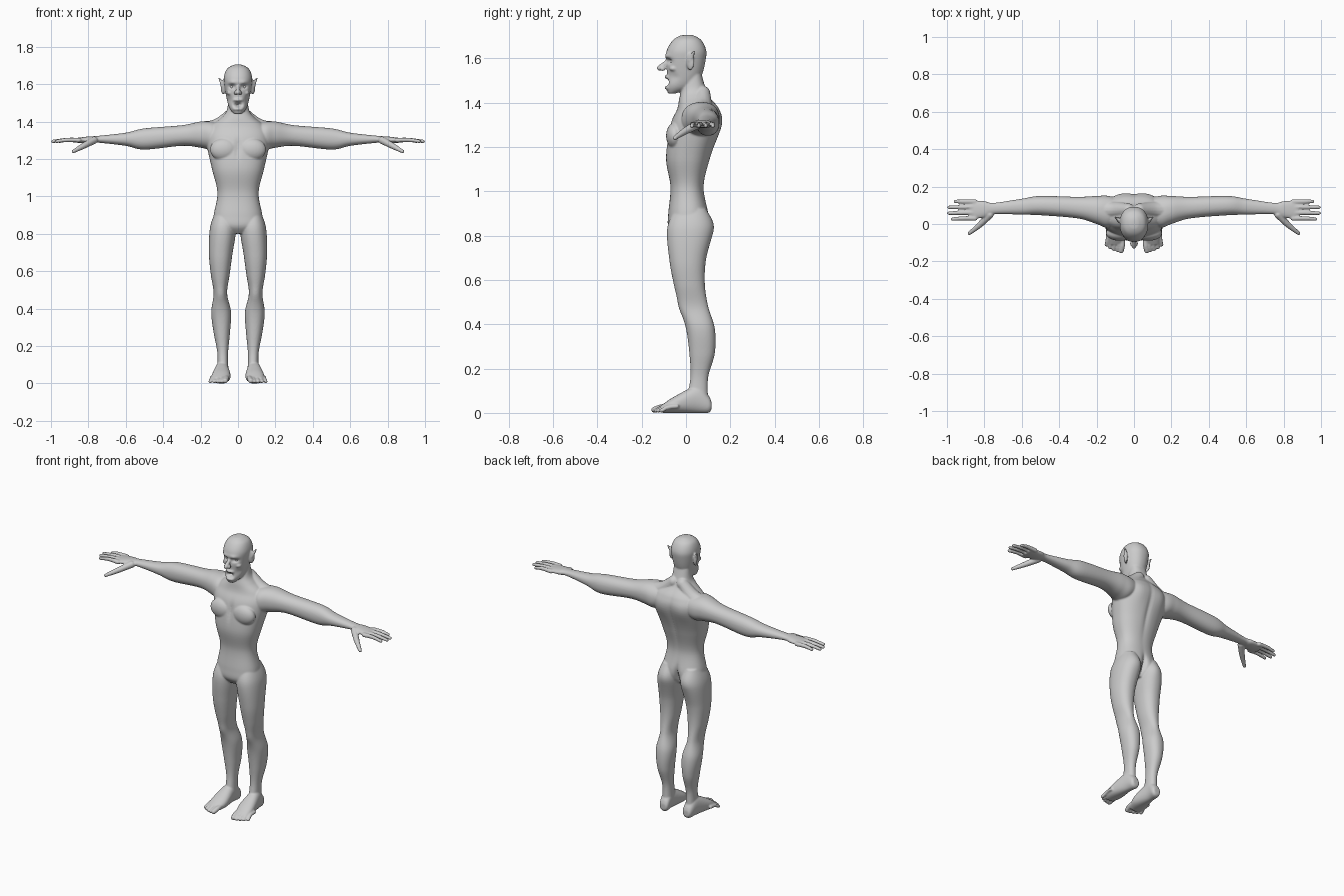
import bpy, bmesh, math
from mathutils import Vector, Matrix

default_cube = bpy.data.objects.get("Cube")
if default_cube:
    bpy.data.objects.remove(default_cube, do_unlink=True)

skin = bpy.data.materials.new("grey_skin")
skin.use_nodes = True
grey = (.6, .6, .6, 1)
skin.diffuse_color = grey
skin.node_tree.nodes["Principled BSDF"].inputs["Base Color"].default_value = grey

bm = bmesh.new()
LEFT, RIGHT = 1, -1
X_AXIS, Y_AXIS, Z_AXIS = range(3)


def spline(rows, steps=8):
    """Smooth interpolation through rows of numbers."""
    rows = [Vector(row) for row in rows]
    result = []
    for i in range(len(rows) - 1):
        before, start = rows[max(i - 1, 0)], rows[i]
        end, after = rows[i + 1], rows[min(i + 2, len(rows) - 1)]
        start_slope, end_slope = (end - before) / 2, (after - start) / 2
        for k in range(steps):
            t = k / steps
            ease = t * t * (3 - 2 * t)
            result.append(start.lerp(end, ease) + start_slope * (t * (1 - t) ** 2)
                          - end_slope * (t * t * (1 - t)))
    return result + [rows[-1]]


def angles(sides):
    return [math.tau * i / sides for i in range(sides)]


def skin_rings(rings):
    """Join neighbouring rings with quads and close both ends."""
    loops = [[bm.verts.new(point) for point in ring] for ring in rings]
    for lower, upper in zip(loops, loops[1:]):
        for i in range(len(lower)):
            bm.faces.new((lower[i - 1], lower[i], upper[i], upper[i - 1]))
    bm.faces.new(loops[0])
    bm.faces.new(loops[-1])


def loft(axis, rows, side=LEFT, power=.9, sides=64):
    """Rows hold the position on the axis, then low and high limits of the other two axes."""
    rings = []
    for position, low_a, high_a, low_b, high_b in spline(rows):
        ring = []
        for angle in angles(sides):
            c, s = (math.copysign(abs(f) ** power, f) for f in (math.cos(angle), math.sin(angle)))
            point = [(low_a + high_a + c * (high_a - low_a)) / 2,
                     (low_b + high_b + s * (high_b - low_b)) / 2]
            point.insert(axis, position)
            point[X_AXIS] *= side
            ring.append(point)
        rings.append(ring)
    skin_rings(rings)


def ball(center, scale, side=LEFT, tilt=0):
    matrix = (Matrix.Diagonal((side, 1, 1, 1)) @ Matrix.Translation(center)
              @ Matrix.Rotation(tilt, 4, 'Z') @ Matrix.Diagonal((*scale, 1)))
    bmesh.ops.create_uvsphere(bm, u_segments=24, v_segments=16, radius=1, matrix=matrix)


def tube(points, side=LEFT):
    """Round tapering tube with rounded ends through (x, y, z, radius) points."""
    rows = spline(points)
    direction = (rows[-1] - rows[0]).to_3d().normalized()
    across = direction.orthogonal().normalized()
    other = direction.cross(across)
    mirror = Matrix.Diagonal((side, 1, 1))
    skin_rings([[mirror @ (row.to_3d() + row.w * (across * math.cos(a) + other * math.sin(a)))
                 for a in angles(16)] for row in rows])
    for row in (rows[0], rows[-1]):
        ball(row.to_3d(), (row.w, row.w, row.w), side)


def form(center, size, push, sides=(LEFT, RIGHT)):
    """Press (positive) or pull (negative) the skin along y with a soft falloff."""
    for side in sides:
        middle = Vector((center[0] * side, *center[1:]))
        for vert in bm.verts:
            offset = vert.co - middle
            distance = sum((o / s) ** 2 for o, s in zip(offset, size))
            if distance < 6:
                vert.co.y += push * math.exp(-distance)


# torso and neck: height, half width, front, back
torso = [(.8, .06, -.05, .06), (.84, .13, -.08, .09), (.9, .13, -.08, .1),
         (1.02, .11, -.07, .08), (1.15, .14, -.09, .11), (1.3, .17, -.07, .16),
         (1.37, .15, -.04, .15), (1.42, .09, -.03, .11), (1.46, .06, -.02, .09),
         (1.53, .05, 0, .07)]
loft(Z_AXIS, [(z, -w, w, front, back) for z, w, front, back in torso], power=.85)

# head: height, half width, front, back
head = [(1.44, .02, -.08, -.05), (1.47, .045, -.09, .03), (1.52, .06, -.085, .07),
        (1.6, .074, -.09, .09), (1.64, .075, -.085, .09), (1.68, .06, -.06, .07),
        (1.7, .03, -.03, .04), (1.705, .01, 0, .02)]
loft(Z_AXIS, [(z, -w, w, front, back) for z, w, front, back in head], sides=96)

# nose
tube([(0, -.08, 1.59, .01), (0, -.12, 1.555, .012)])

leg = [(.92, .03, .12, -.05, .09), (.83, .01, .15, -.085, .12), (.69, .03, .155, -.075, .09),
       (.58, .045, .145, -.055, .085), (.48, .058, .13, -.03, .1), (.38, .037, .143, 0, .13),
       (.27, .043, .13, .015, .13), (.16, .053, .11, .02, .1), (.05, .05, .11, 0, .1)]
foot = [(.115, .06, .1, .015, .05), (.1, .05, .11, 0, .08), (.05, .05, .12, 0, .12),
        (-.05, .04, .14, 0, .075), (-.11, .06, .135, 0, .035)]
arm = [(.08, .01, .13, 1.28, 1.39), (.14, -.02, .15, 1.25, 1.4), (.2, 0, .15, 1.26, 1.4),
       (.3, .03, .145, 1.27, 1.38), (.5, .047, .15, 1.25, 1.363), (.6, .05, .135, 1.27, 1.34),
       (.75, .053, .113, 1.287, 1.323), (.8, .035, .122, 1.285, 1.32),
       (.88, .025, .125, 1.287, 1.31)]

for side in (LEFT, RIGHT):
    loft(Z_AXIS, leg, side)
    loft(Y_AXIS, foot, side)
    loft(X_AXIS, arm, side)
    # fingers, from the front one to the little one at the back
    for i, reach in enumerate((.97, .99, .99, .955)):
        y = .03 + .03 * i
        tube([(.85, y, 1.3, .013), (.91, y, 1.302, .0115), (reach, y * 1.05 - .005, 1.294, .0095)], side)
    # thumb
    tube([(.77, .05, 1.3, .02), (.825, -.005, 1.27, .016), (.88, -.05, 1.24, .01)], side)
    # toes, from the big one outwards
    for i in range(5):
        x, tip = .062 + .02 * i, -.143 + .002 * i * i
        radius = .01 if i else .014
        tube([(x, tip + .07, .03, radius), (x, tip + .03, .025, radius), (x + .006, tip, radius, radius)], side)
    # pointed ears
    ball((.08, .02, 1.585), (.01, .02, .04), side, tilt=-.5)
    tube([(.078, .02, 1.59, .014), (.1, .036, 1.63, .005)], side)
    # nostrils and cheek bones
    ball((.012, -.105, 1.552), (.01, .013, .01), side)
    ball((.042, -.056, 1.553), (.02, .02, .013), side)
    # upper and lower lips
    for height in (1.515, 1.467):
        tube([(0, -.09, height, .008), (.02, -.08, height, .008), (.03, -.06, 1.49, .006)], side)
    # shoulder slope and chest muscle
    tube([(.03, .075, 1.44, .035), (.1, .075, 1.375, .045), (.18, .075, 1.35, .05)], side)
    ball((.075, -.05, 1.25), (.075, .04, .06), side)

# eye sockets, brows, hollow cheeks
form((.032, -.08, 1.587), (.018, .05, .01), .022)
form((.03, -.085, 1.61), (.025, .04, .01), -.008)
form((.05, -.06, 1.515), (.015, .04, .02), .01)
# shoulder blades, seat, knees
form((.075, .14, 1.3), (.045, .05, .06), .007)
form((.065, .1, .85), (.045, .06, .05), .008)
form((.09, 0, .48), (.03, .04, .035), -.007)
# open mouth, spine, seat cleft, breast bone
form((0, -.09, 1.49), (.02, .012, .01), .035, [LEFT])
form((0, .14, 1.2), (.016, .08, .16), -.008, [LEFT])
form((0, .1, .85), (.014, .06, .06), -.03, [LEFT])
form((0, -.08, 1.26), (.012, .05, .05), .008, [LEFT])

bmesh.ops.recalc_face_normals(bm, faces=bm.faces)
mesh = bpy.data.meshes.new("body")
bm.to_mesh(mesh)
bm.free()
mesh.materials.append(skin)
body = bpy.data.objects.new("body", mesh)
bpy.context.collection.objects.link(body)

# fuse the parts into one soft skin
fuse = body.modifiers.new("fuse", 'REMESH')
fuse.mode = 'VOXEL'
fuse.voxel_size = .0045
fuse.use_smooth_shade = True
soften = body.modifiers.new("soften", 'SMOOTH')
soften.factor = .5
soften.iterations = 5

# eyeballs
for name, side in (("left_eye", LEFT), ("right_eye", RIGHT)):
    bpy.ops.mesh.primitive_uv_sphere_add(radius=.014, location=(.031 * side, -.056, 1.586))
    eye = bpy.context.object
    eye.name = name
    eye.data.materials.append(skin)
    bpy.ops.object.shade_smooth()
